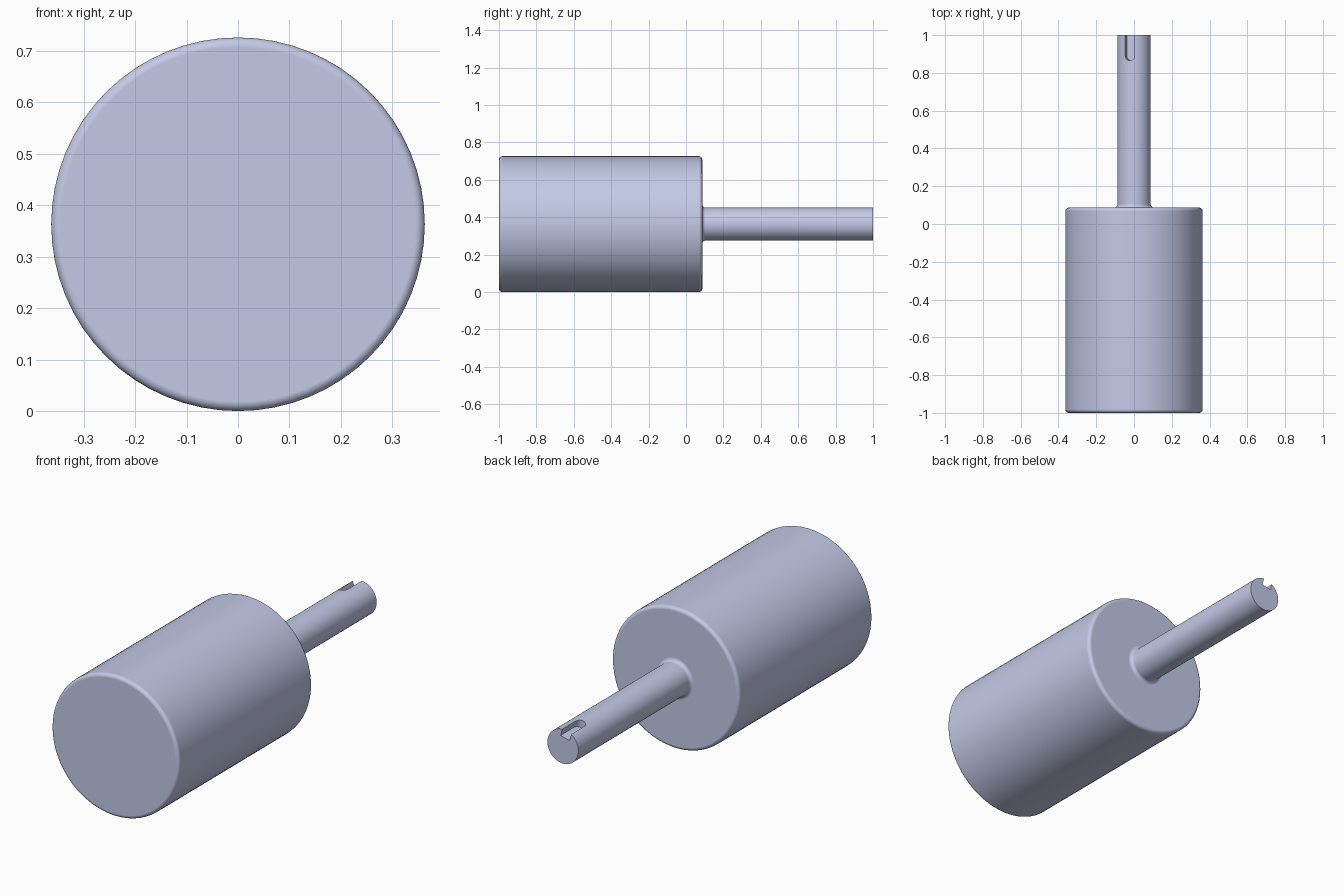
import bpy, bmesh, math
from mathutils import Matrix

if "Cube" in bpy.data.objects:
    bpy.data.objects.remove(bpy.data.objects["Cube"], do_unlink=True)

R, SHAFT_R, BODY_END, SEGMENTS = 0.363, 0.088, 0.087, 64

steel = bpy.data.materials.new("blue grey steel")
steel.use_nodes = True
colour = (0.59, 0.63, 0.855, 1)
steel.diffuse_color = colour
steel.node_tree.nodes["Principled BSDF"].inputs["Base Color"].default_value = colour


def add_object(name, bm):
    bmesh.ops.recalc_face_normals(bm, faces=bm.faces)
    mesh = bpy.data.meshes.new(name)
    bm.to_mesh(mesh)
    bm.free()
    mesh.materials.append(steel)
    obj = bpy.data.objects.new(name, mesh)
    bpy.context.collection.objects.link(obj)
    return obj


def activate(obj):
    bpy.ops.object.select_all(action='DESELECT')
    obj.select_set(True)
    bpy.context.view_layer.objects.active = obj


def arc(cr, cy, radius, start, end, steps=6):
    """Profile points (radius, y) along an arc, angles in degrees."""
    angles = [math.radians(start + (end - start) * i / steps) for i in range(steps + 1)]
    return [(cr + radius * math.cos(a), cy + radius * math.sin(a)) for a in angles]


def lathe(name, profile):
    """Turn a (radius, y) profile about the long axis and cap both ends."""
    bm = bmesh.new()
    rings = []
    for r, y in profile:
        angles = [math.tau * i / SEGMENTS for i in range(SEGMENTS)]
        rings.append([bm.verts.new((r * math.sin(a), y, R + r * math.cos(a))) for a in angles])
    for a, b in zip(rings, rings[1:]):
        for i in range(SEGMENTS):
            j = (i + 1) % SEGMENTS
            bm.faces.new((a[i], a[j], b[j], b[i]))
    bm.faces.new(rings[0])
    bm.faces.new(rings[-1])
    return add_object(name, bm)


def finish(obj):
    activate(obj)
    bpy.ops.object.shade_smooth_by_angle(angle=math.radians(30))
    weighted = obj.modifiers.new("weighted normals", 'WEIGHTED_NORMAL')
    weighted.keep_sharp = True


# Main cylinder with rounded rims
rim = 0.018
body = lathe("body", arc(R - rim, -1 + rim, rim, -90, 0) + arc(R - rim, BODY_END - rim, rim, 0, 90))

# Shaft with a concave fillet where it meets the body
fillet = 0.018
shaft = lathe("shaft", [(SHAFT_R + fillet, BODY_END - 0.01)]
              + arc(SHAFT_R + fillet, BODY_END + fillet, fillet, 270, 180)
              + [(SHAFT_R, 1.0)])

# Round-ended keyway, open at the shaft tip and tilted about the axis
half_width, slot_end, floor = 0.026, 0.865, 0.048
outline = arc(0, slot_end + half_width, half_width, 180, 360, 12)
outline += [(half_width, 1.1), (-half_width, 1.1)]
bm = bmesh.new()
base = bm.faces.new([bm.verts.new((x, y, floor)) for x, y in outline])
top = bmesh.ops.extrude_face_region(bm, geom=[base])["geom"]
bmesh.ops.translate(bm, vec=(0, 0, 0.1), verts=[v for v in top if isinstance(v, bmesh.types.BMVert)])
tilt = Matrix.Translation((0, 0, R)) @ Matrix.Rotation(math.radians(-15), 4, 'Y')
bmesh.ops.transform(bm, matrix=tilt, verts=bm.verts)
cutter = add_object("keyway_cutter", bm)
cutter.hide_render = True

cut = shaft.modifiers.new("keyway", 'BOOLEAN')
cut.operation, cut.object, cut.solver = 'DIFFERENCE', cutter, 'EXACT'
activate(shaft)
bpy.ops.object.modifier_apply(modifier=cut.name)
bpy.data.objects.remove(cutter, do_unlink=True)

for part in (body, shaft):
    finish(part)
